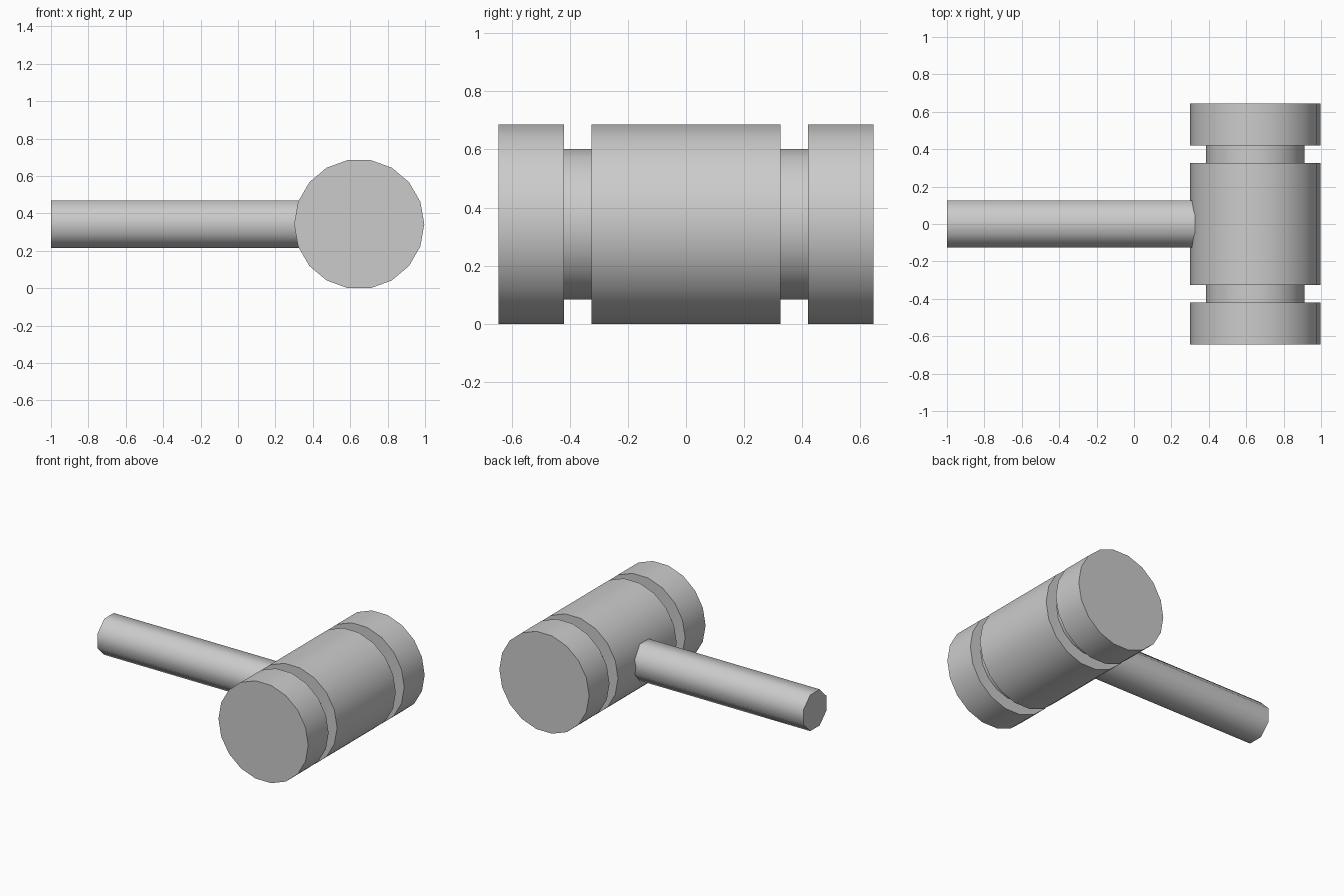
import bpy, bmesh
from math import cos, sin, pi, radians

if "Cube" in bpy.data.objects:
    bpy.data.objects.remove(bpy.data.objects["Cube"])

CX, CZ = 0.648, 0.343  # centre of the head


def lathe(name, profile, sides, place, phase=0.0):
    """Closed turned solid; profile is (distance along axis, radius)."""
    bm = bmesh.new()
    rings = []
    for d, r in profile:
        rings.append([bm.verts.new(place(d, r * cos(a), r * sin(a)))
                      for a in (phase + 2 * pi * i / sides for i in range(sides))])
    for a, b in zip(rings, rings[1:]):
        for i in range(sides):
            j = (i + 1) % sides
            bm.faces.new((a[i], a[j], b[j], b[i]))
    bm.faces.new(rings[0])
    bm.faces.new(rings[-1])
    bmesh.ops.recalc_face_normals(bm, faces=bm.faces)
    mesh = bpy.data.meshes.new(name)
    bm.to_mesh(mesh)
    bm.free()
    ob = bpy.data.objects.new(name, mesh)
    bpy.context.collection.objects.link(ob)
    bpy.ops.object.select_all(action='DESELECT')
    ob.select_set(True)
    bpy.context.view_layer.objects.active = ob
    bpy.ops.object.shade_smooth_by_angle(angle=radians(50))
    return ob


# Mallet head: 18-sided barrel with a square groove near each end
R, G = 0.348, 0.263
half = [(0.325, R), (0.325, G), (0.419, G), (0.419, R), (0.645, R)]
profile = [(-d, r) for d, r in reversed(half)] + half
lathe("mallet_head", profile, 18, lambda d, u, v: (CX + u, d, CZ + v))

# Handle: 8-sided rod running into the head
lathe("handle", [(-1.0, 0.137), (0.45, 0.137)], 8,
      lambda d, u, v: (d, u, CZ + v), pi / 8)
